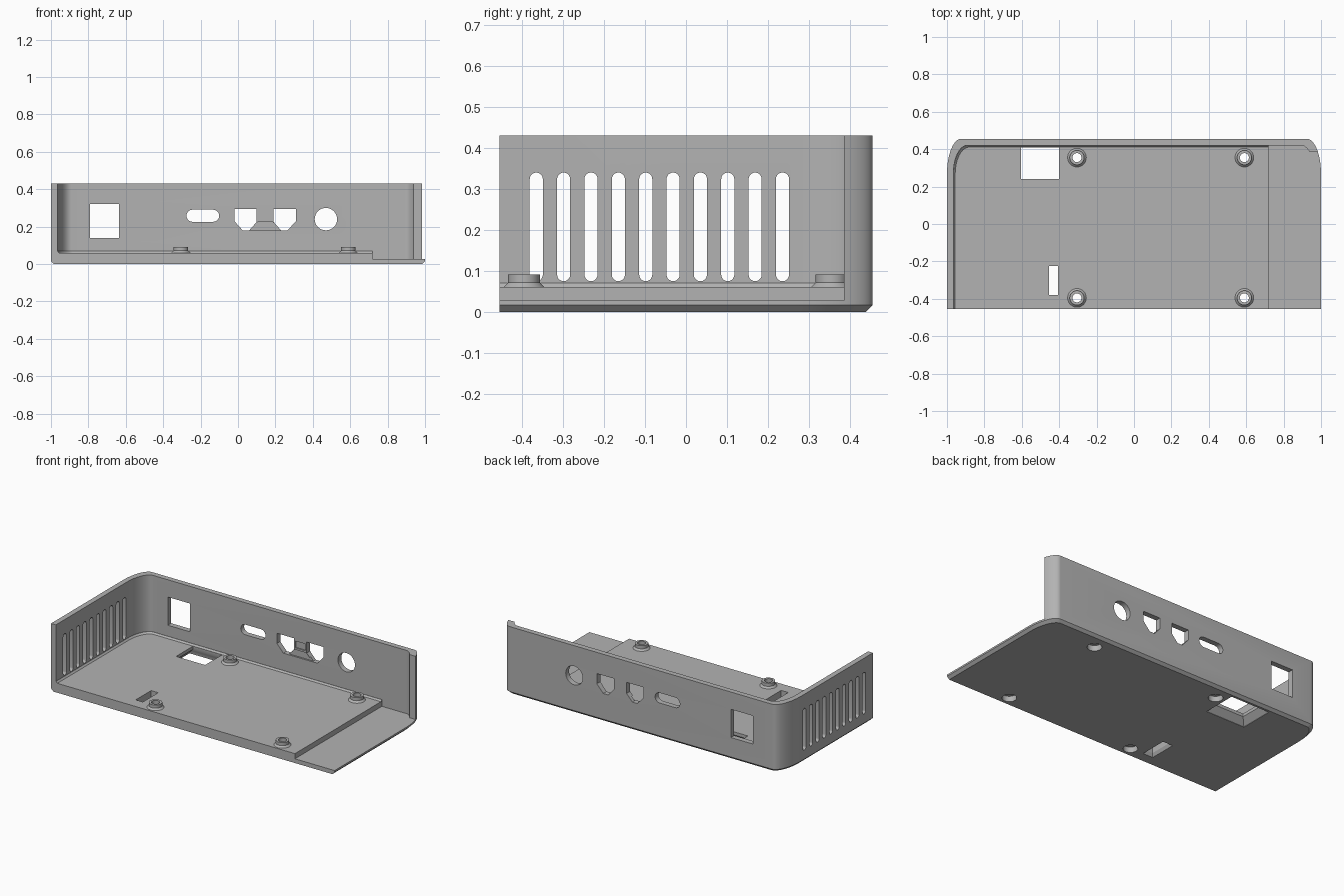
import bpy, bmesh
from math import sin, cos, asin, pi

if "Cube" in bpy.data.objects:
    bpy.data.objects.remove(bpy.data.objects["Cube"], do_unlink=True)

grey = bpy.data.materials.new("plain_grey")
grey.use_nodes = True
grey.diffuse_color = (0.45, 0.45, 0.45, 1)
grey.node_tree.nodes["Principled BSDF"].inputs["Base Color"].default_value = (0.45, 0.45, 0.45, 1)

FRONT, BACK, STEP_X = -0.455, 0.455, 0.72
BASE_Z, FLOOR_Z, TOP_Z = 0.027, 0.06, 0.43
WALL = 0.034


def make(name, solids):
    """Build one object from lofted solids, each a list of matching 3D loops."""
    bm = bmesh.new()
    for loops in solids:
        rings = [[bm.verts.new(p) for p in loop] for loop in loops]
        n = len(rings[0])
        for a, b in zip(rings, rings[1:]):
            for i in range(n):
                j = (i + 1) % n
                bm.faces.new((a[i], a[j], b[j], b[i]))
        bm.faces.new(rings[0][::-1])
        bm.faces.new(rings[-1])
    bmesh.ops.recalc_face_normals(bm, faces=bm.faces[:])
    mesh = bpy.data.meshes.new(name)
    bm.to_mesh(mesh)
    bm.free()
    mesh.materials.append(grey)
    obj = bpy.data.objects.new(name, mesh)
    bpy.context.collection.objects.link(obj)
    return obj


def flat(points, z):
    return [(x, y, z) for x, y in points]


def through_y(points, y0, y1):
    return [[(x, y, z) for x, z in points] for y in (y0, y1)]


def through_x(points, x0, x1):
    return [[(x, y, z) for y, z in points] for x in (x0, x1)]


def rect(x0, x1, y0, y1):
    return [(x0, y0), (x1, y0), (x1, y1), (x0, y1)]


def circle(cx, cy, r, n=32):
    return [(cx + r * cos(2 * pi * i / n), cy + r * sin(2 * pi * i / n)) for i in range(n)]


def stadium(cx, cy, w, h, n=10):
    """Rounded slot, running along its longer side."""
    r = min(w, h) / 2
    dx, dy = w / 2 - r, h / 2 - r
    pts = []
    for i in range(2 * n + 2):
        k = i if i <= n else i - 1
        t = pi * k / n - (pi / 2 if w > h else 0)
        s = 1 if i <= n else -1
        pts.append((cx + s * dx + r * cos(t), cy + s * dy + r * sin(t)))
    return pts


def corner(d, start_y=None, n=14):
    """Long elliptical rear corner on the +x side, inset by d."""
    a, b = 0.075, 0.19 - d
    cx, cy = 1 - d - a, BACK - d - b
    t0 = asin((start_y - cy) / b) if start_y else 0
    ts = [t0 + (pi / 2 - t0) * i / n for i in range(n + 1)]
    return [(cx + a * cos(t), cy + b * sin(t)) for t in ts]


def left_corner(d):
    return [(-x, y) for x, y in reversed(corner(d))]


def plate(d):
    return [(1 - d, FRONT)] + corner(d) + left_corner(d) + [(d - 1, FRONT)]


def floor_outline(d):
    return [(STEP_X, FRONT), (STEP_X, BACK - d)] + left_corner(d) + [(d - 1, FRONT)]


def cut(obj, cutter):
    mod = obj.modifiers.new("cut", "BOOLEAN")
    mod.operation, mod.solver, mod.object = "DIFFERENCE", "EXACT", cutter
    bpy.context.view_layer.objects.active = obj
    bpy.ops.object.modifier_apply(modifier=mod.name)


# Base plate with chamfered underside, and the thicker floor on it
base = make("base_plate", [[flat(plate(0.016), 0), flat(plate(0), 0.016), flat(plate(0), BASE_Z)]])
floor = make("raised_floor", [[flat(floor_outline(WALL), BASE_Z), flat(floor_outline(WALL), FLOOR_Z)]])

# Wall wrapping the left side, the back and the rear right corner
wall_path = corner(0, 0.385) + left_corner(0) + [(-1, FRONT), (WALL - 1, FRONT)]
wall_path += left_corner(WALL)[::-1] + corner(WALL, 0.385)[::-1]
wall = make("side_and_back_wall", [[flat(wall_path, BASE_Z), flat(wall_path, TOP_Z)]])


# Sloping strip where the floor meets the wall
def strip(d):
    outer, inner = floor_outline(WALL)[1:], floor_outline(d)[1:]
    return outer + inner[::-1]


strip_obj = make("floor_edge_strip", [[flat(strip(WALL + 0.01), FLOOR_Z), flat(strip(WALL + 0.001), FLOOR_Z + 0.01)]])

# Wall openings: vent slots, ports and the split connector
openings = [through_x(stadium(-0.365 + 0.0667 * i, 0.207, 0.032, 0.265), -1.1, -0.93) for i in range(10)]
left_port = [(-0.02, 0.295), (0.1, 0.295), (0.1, 0.225), (0.06, 0.18), (0.025, 0.18), (-0.02, 0.23)]
right_port = [(0.29 - x, z) for x, z in left_port]
ports = [rect(-0.79, -0.635, 0.14, 0.32), stadium(-0.188, 0.258, 0.175, 0.065),
         left_port, right_port, circle(0.47, 0.24, 0.06)]
openings += [through_y(p, 0.3, 0.55) for p in ports]
wall_cutter = make("wall_opening_cutter", openings)
cut(wall, wall_cutter)

# Shallow recesses in the web between the two connector openings
web = [(0.055, 0.18), (0.235, 0.18), (0.185, 0.225), (0.105, 0.225)]
web_cutter = make("web_recess_cutter", [through_y(web, 0.4, 0.432),
                                        through_y(rect(0.11, 0.18, 0.237, 0.28), 0.4, 0.428)])
cut(wall, web_cutter)


# Floor openings flared underneath, with counterbored screw holes
def flared(x0, x1, y0, y1, side, rear, depth):
    wide = rect(x0 - side, x1 + side, y0 - side, y1 + rear)
    hole = rect(x0, x1, y0, y1)
    return [flat(wide, -0.01), flat(wide, 0.002), flat(hole, depth), flat(hole, 0.1)]


screws = [(x, y) for x in (-0.305, 0.59) for y in (-0.395, 0.355)]
holes = [flared(-0.605, -0.4, 0.24, 0.41, 0.035, 0.015, 0.04),
         flared(-0.455, -0.405, -0.38, -0.225, 0.01, 0.01, 0.02)]
for x, y in screws:
    levels = [(0.042, -0.01), (0.042, 0.035), (0.024, 0.035), (0.024, 0.1)]
    holes.append([flat(circle(x, y, r), z) for r, z in levels])
floor_cutter = make("floor_opening_cutter", holes)
cut(base, floor_cutter)
cut(floor, floor_cutter)

# Flared screw bosses standing on the floor
bosses = []
for i, (x, y) in enumerate(screws):
    boss = make("screw_boss_%d" % (i + 1), [[flat(circle(x, y, r), z) for r, z in
                                            ((0.05, FLOOR_Z), (0.039, 0.071), (0.039, 0.091))]])
    cut(boss, floor_cutter)
    drill = make("boss_drill", [[flat(circle(x, y, 0.024), 0.05), flat(circle(x, y, 0.024), 0.12)]])
    cut(boss, drill)
    bpy.data.objects.remove(drill, do_unlink=True)
    bosses.append(boss)

# Small latch lip near the free end of the back wall
lip = make("latch_lip", [[flat(rect(0.945, 0.965, 0.386, 0.41), z) for z in (0.29, TOP_Z)]])

for helper in (wall_cutter, web_cutter, floor_cutter):
    bpy.data.objects.remove(helper, do_unlink=True)

bpy.ops.object.select_all(action="DESELECT")
for obj in [base, floor, wall, strip_obj, lip] + bosses:
    obj.select_set(True)
bpy.context.view_layer.objects.active = base
bpy.ops.object.shade_smooth_by_angle(angle=0.5)
